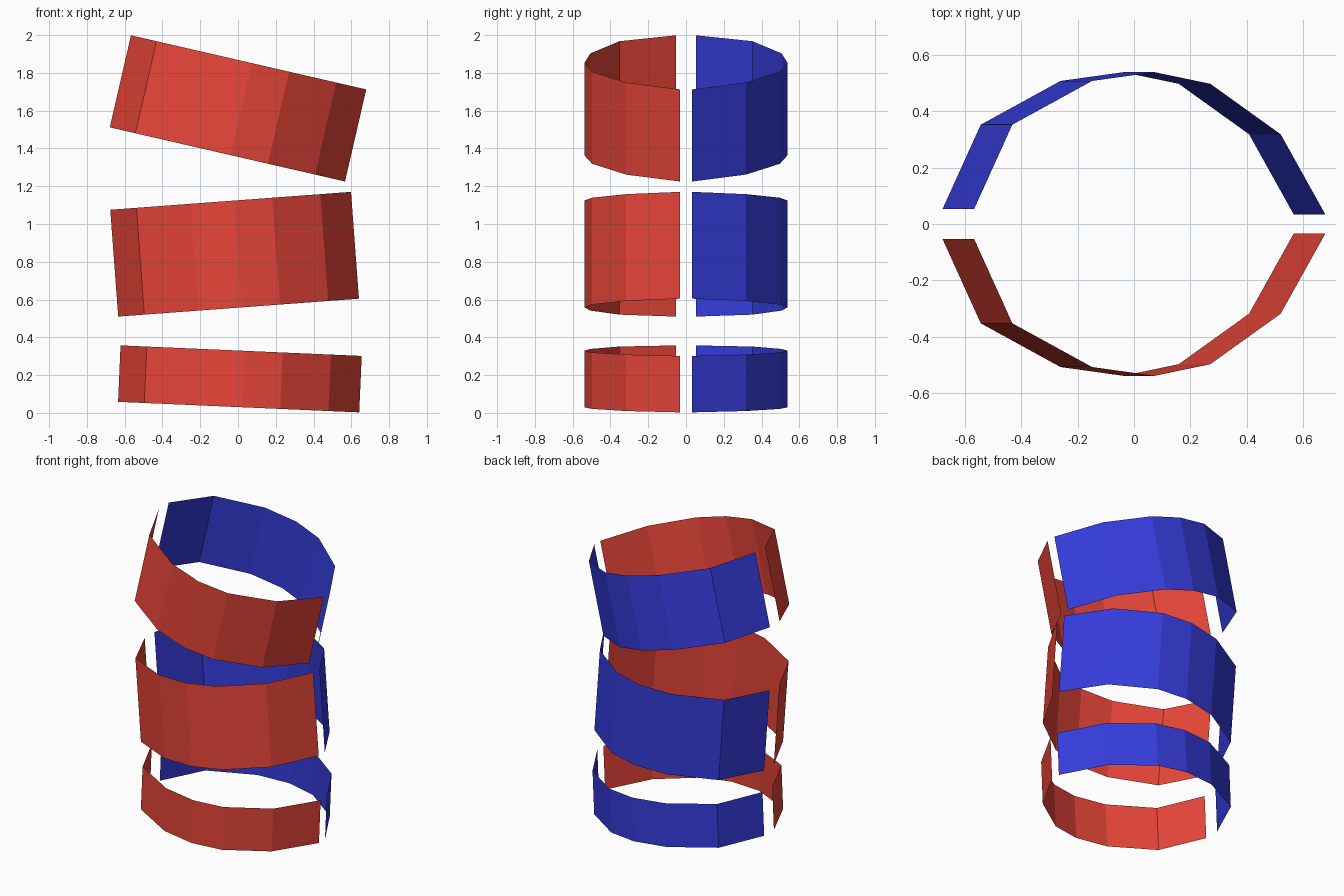
import bpy, bmesh
from math import radians

if "Cube" in bpy.data.objects:
    bpy.data.objects.remove(bpy.data.objects["Cube"])

# half-ring outline seen along the band axis (x, distance from y = 0)
PROFILE = [(-0.639, 0.053), (-0.5, 0.352), (-0.21, 0.507), (0.018, 0.538),
           (0.22, 0.497), (0.476, 0.318), (0.639, 0.033)]

# band name: centre x, centre z, height, tilt about y in degrees
BANDS = {"lower": (0.01, 0.18, 0.299, 2.5),
         "middle": (-0.018, 0.84, 0.567, -4.25),
         "upper": (0.0, 1.612, 0.5, 12.95)}


def material(name, color):
    m = bpy.data.materials.new(name)
    m.diffuse_color = color
    m.use_nodes = True
    m.node_tree.nodes["Principled BSDF"].inputs["Base Color"].default_value = m.diffuse_color
    return m


def half_band(name, side, x, z, height, tilt, mat):
    bm = bmesh.new()
    verts = [bm.verts.new((px, side * py, -height / 2)) for px, py in PROFILE]
    edges = [bm.edges.new(pair) for pair in zip(verts, verts[1:])]
    wall = bmesh.ops.extrude_edge_only(bm, edges=edges)["geom"]
    top = [g for g in wall if isinstance(g, bmesh.types.BMVert)]
    bmesh.ops.translate(bm, verts=top, vec=(0, 0, height))
    # normals point outwards
    bm.normal_update()
    flip = [f for f in bm.faces if f.normal.y * side < 0]
    bmesh.ops.reverse_faces(bm, faces=flip)
    mesh = bpy.data.meshes.new(name)
    bm.to_mesh(mesh)
    bm.free()
    mesh.materials.append(mat)
    obj = bpy.data.objects.new(name, mesh)
    obj.location = (x, 0, z)
    obj.rotation_euler.y = radians(tilt)
    bpy.context.collection.objects.link(obj)


red = material("red", (0.8, 0.06, 0.04, 1))
blue = material("blue", (0.035, 0.045, 0.7, 1))

# red front half and blue back half of every band
for band, dims in BANDS.items():
    half_band(band + "_band_front", -1, *dims, red)
    half_band(band + "_band_back", 1, *dims, blue)
